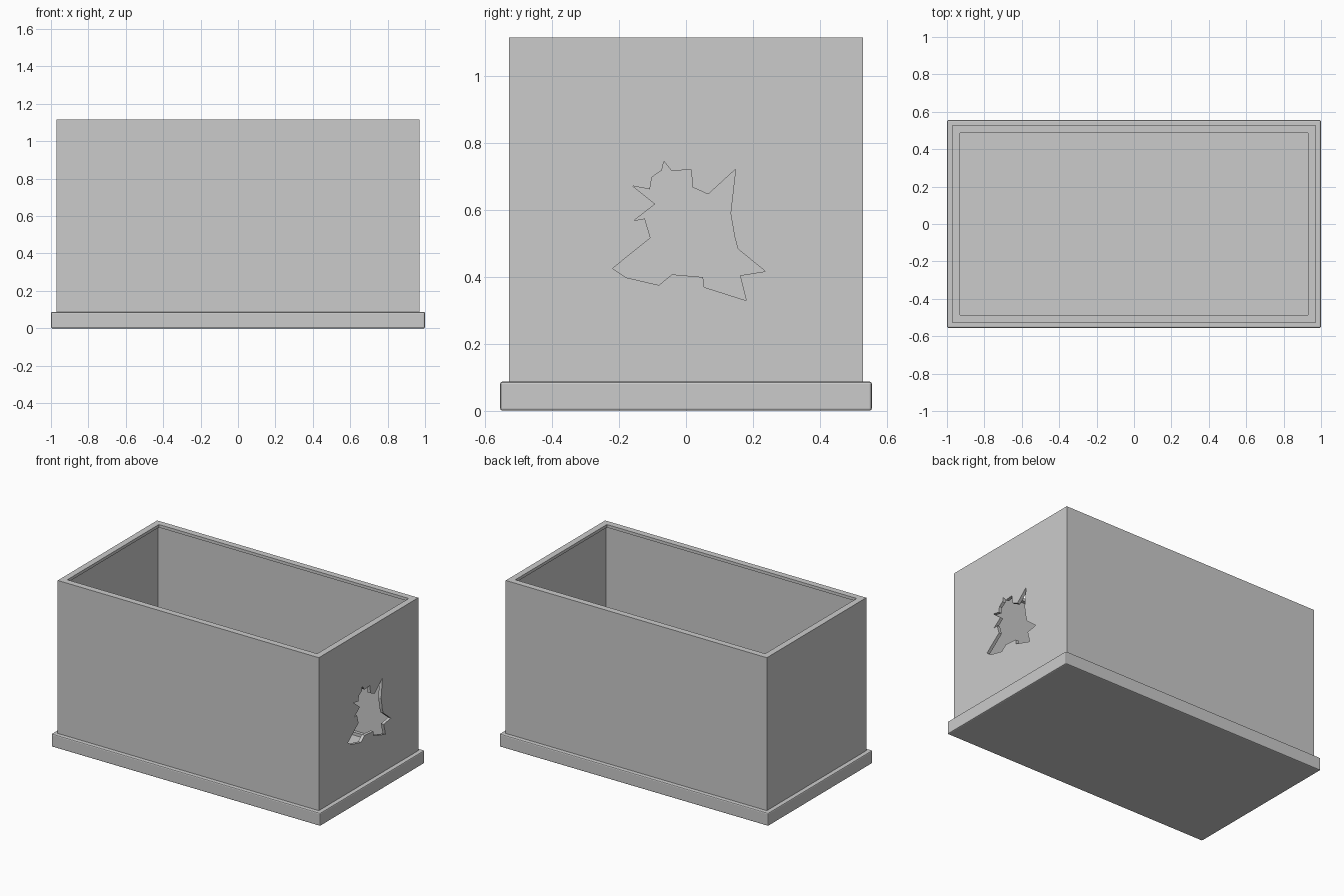
import bpy, bmesh

if "Cube" in bpy.data.objects:
    bpy.data.objects.remove(bpy.data.objects["Cube"])


def make_object(name, bm):
    bmesh.ops.recalc_face_normals(bm, faces=bm.faces[:])
    mesh = bpy.data.meshes.new(name)
    bm.to_mesh(mesh)
    bm.free()
    obj = bpy.data.objects.new(name, mesh)
    bpy.context.collection.objects.link(obj)
    return obj


# Base plate with softened edges
bm = bmesh.new()
bmesh.ops.create_cube(bm, size=1)
for v in bm.verts:
    v.co.x *= 2.0
    v.co.y *= 1.11
    v.co.z = (v.co.z + 0.5) * 0.087
base = make_object("base_plate", bm)
bevel = base.modifiers.new("soft_edges", 'BEVEL')
bevel.width = 0.007
bevel.segments = 2

# Thin walls with an inward lip at the top and a ledge at the bottom:
# each profile point is (inset from outside, height)
profile = [(0, 0.085), (0, 1.115), (0.042, 1.115), (0.042, 1.095),
           (0.021, 1.095), (0.021, 0.107), (0.042, 0.107), (0.042, 0.085)]
bm = bmesh.new()
rings = []
for inset, z in profile:
    x, y = 0.971 - inset, 0.528 - inset
    rings.append([bm.verts.new((sx * x, sy * y, z))
                  for sx, sy in ((-1, -1), (1, -1), (1, 1), (-1, 1))])
for i, ring in enumerate(rings):
    nxt = rings[(i + 1) % len(rings)]
    for j in range(4):
        k = (j + 1) % 4
        bm.faces.new((ring[j], ring[k], nxt[k], nxt[j]))
walls = make_object("box_walls", bm)

# Jagged opening through the right wall, outline as (y, z)
outline = [(-0.066, 0.745), (-0.042, 0.715), (0.015, 0.721), (0.02, 0.667),
           (0.066, 0.646), (0.148, 0.721), (0.133, 0.59), (0.145, 0.519),
           (0.155, 0.483), (0.237, 0.416), (0.161, 0.404), (0.18, 0.329),
           (0.054, 0.369), (0.051, 0.399), (-0.042, 0.407), (-0.081, 0.375),
           (-0.18, 0.398), (-0.219, 0.425), (-0.106, 0.516), (-0.123, 0.574),
           (-0.155, 0.568), (-0.092, 0.617), (-0.159, 0.671), (-0.108, 0.661),
           (-0.102, 0.697), (-0.072, 0.718)]
bm = bmesh.new()
face = bm.faces.new([bm.verts.new((0.85, y, z)) for y, z in outline])
ext = bmesh.ops.extrude_face_region(bm, geom=[face], use_keep_orig=True)
for v in ext["geom"]:
    if isinstance(v, bmesh.types.BMVert):
        v.co.x = 1.1
cutter = make_object("opening_cutter", bm)
cutter.hide_render = True

cut = walls.modifiers.new("opening", 'BOOLEAN')
cut.operation = 'DIFFERENCE'
cut.solver = 'EXACT'
cut.object = cutter
bpy.context.view_layer.objects.active = walls
bpy.ops.object.modifier_apply(modifier=cut.name)
bpy.data.objects.remove(cutter)
